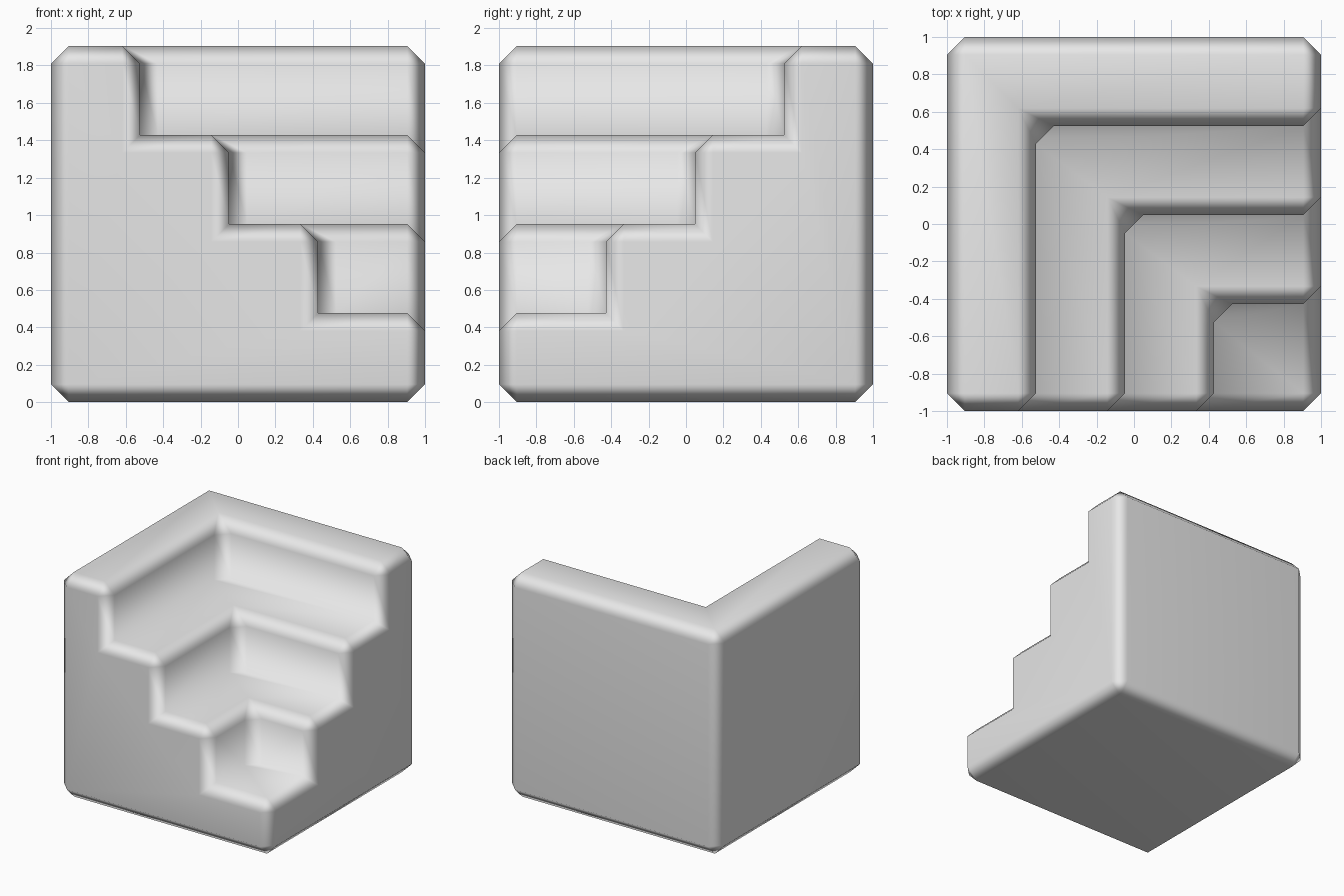
import bpy
import bmesh
from itertools import product
from mathutils import Vector

if "Cube" in bpy.data.objects:
    bpy.data.objects.remove(bpy.data.objects["Cube"], do_unlink=True)

STEP = 2 / 4.2            # tread depth and riser height
BEVEL = STEP * 0.2
xs = [-1 + STEP * i for i in range(4)] + [1]
ys = [-x for x in xs]     # counted from the back
zs = [STEP * k for k in range(5)]


def solid(i, j, k):
    """Steps climb towards the back right corner on two sides."""
    return min(i, j, k) >= 0 and max(i, j, k) < 4 and k < 4 - min(i, j)


# Block: outer skin of the stepped cells
bm = bmesh.new()
for cell in product(range(4), repeat=3):
    if not solid(*cell):
        continue
    for axis, side in product(range(3), (0, 1)):
        near = list(cell)
        near[axis] += 1 if side else -1
        if solid(*near):
            continue
        u, v = (axis + 1) % 3, (axis + 2) % 3
        ring = []
        for du, dv in ((0, 0), (1, 0), (1, 1), (0, 1)):
            c = list(cell)
            c[axis] += side
            c[u] += du
            c[v] += dv
            ring.append(bm.verts.new((xs[c[0]], ys[c[1]], zs[c[2]])))
        bm.faces.new(ring)
bmesh.ops.remove_doubles(bm, verts=bm.verts[:], dist=0.001)
bmesh.ops.recalc_face_normals(bm, faces=bm.faces[:])
bmesh.ops.dissolve_limit(bm, angle_limit=0.01, verts=bm.verts[:], edges=bm.edges[:])
bm.normal_update()

# Chamfers: every edge except the inner ones where tread meets riser
edges = []
for e in bm.edges:
    a, b = e.verts
    upright = abs(a.co.z - b.co.z) > 0.01
    if upright or e.is_convex:
        edges.append(e)
bmesh.ops.bevel(bm, geom=edges, offset=BEVEL, offset_type='OFFSET',
                segments=1, profile=0.5, affect='EDGES')
bmesh.ops.recalc_face_normals(bm, faces=bm.faces[:])
for f in bm.faces:
    f.smooth = True

mesh = bpy.data.meshes.new("corner_stairs")
bm.to_mesh(mesh)
bm.free()
stairs = bpy.data.objects.new("corner_stairs", mesh)
bpy.context.collection.objects.link(stairs)

# Soft shading across the chamfers, flat on the large faces
stairs.modifiers.new("weighted_normals", 'WEIGHTED_NORMAL')

grey = bpy.data.materials.new("light_grey")
grey.use_nodes = True
colour = (0.8, 0.8, 0.8, 1)
grey.diffuse_color = colour
grey.node_tree.nodes["Principled BSDF"].inputs["Base Color"].default_value = colour
mesh.materials.append(grey)
